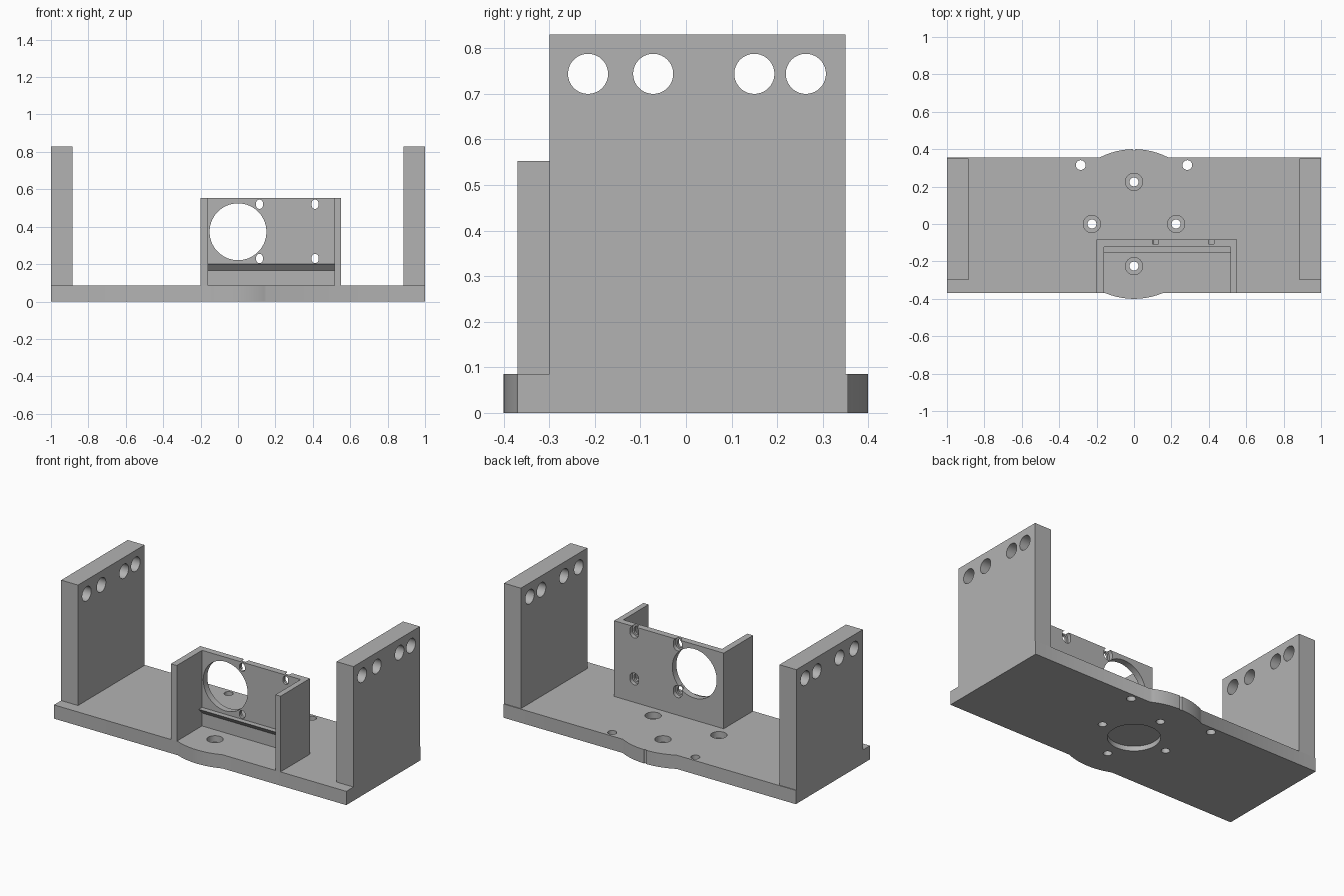
import bpy, bmesh, math
from mathutils import Matrix, Vector

if "Cube" in bpy.data.objects:
    bpy.data.objects.remove(bpy.data.objects["Cube"])

grey = bpy.data.materials.new("plain grey")
grey.use_nodes = True
colour = (0.45, 0.45, 0.45, 1)
grey.diffuse_color = colour
grey.node_tree.nodes["Principled BSDF"].inputs["Base Color"].default_value = colour

AXES = {"x": Vector((1, 0, 0)), "y": Vector((0, 1, 0)), "z": Vector((0, 0, 1))}


def extrude(name, outline, direction):
    """Solid made by sweeping a closed 3D outline along a vector."""
    bm = bmesh.new()
    face = bm.faces.new([bm.verts.new(p) for p in outline])
    swept = bmesh.ops.extrude_face_region(bm, geom=[face])["geom"]
    bmesh.ops.translate(bm, vec=direction, verts=[v for v in swept if isinstance(v, bmesh.types.BMVert)])
    bmesh.ops.recalc_face_normals(bm, faces=bm.faces)
    mesh = bpy.data.meshes.new(name)
    bm.to_mesh(mesh)
    bm.free()
    mesh.materials.append(grey)
    obj = bpy.data.objects.new(name, mesh)
    bpy.context.collection.objects.link(obj)
    return obj


def slot(centre, axis, radius, depth, stretch=0, sides=48):
    """Round cutter, or an upright oblong one when stretch is above zero."""
    turn = Vector((0, 0, 1)).rotation_difference(AXES[axis]).to_matrix()
    pts = []
    for i in range(sides):
        a = 2 * math.pi * (i + 0.5) / sides
        p = turn @ Vector((radius * math.cos(a), radius * math.sin(a), 0))
        p.z += math.copysign(stretch, p.z) if stretch else 0
        pts.append(Vector(centre) + p - AXES[axis] * depth / 2)
    cutter = extrude("hole_cutter", pts, AXES[axis] * depth)
    cutter.hide_render = True
    return cutter


def cut(obj, cutters):
    """Subtract every cutter, keep the result, and remove the cutters."""
    for c in cutters:
        mod = obj.modifiers.new("hole", "BOOLEAN")
        mod.operation, mod.solver, mod.object = "DIFFERENCE", "EXACT", c
    graph = bpy.context.evaluated_depsgraph_get()
    mesh = bpy.data.meshes.new_from_object(obj.evaluated_get(graph))
    obj.modifiers.clear()
    obj.data = mesh
    for c in cutters:
        bpy.data.objects.remove(c)


def finish(obj):
    bpy.ops.object.select_all(action="DESELECT")
    obj.select_set(True)
    bpy.context.view_layer.objects.active = obj
    bpy.ops.object.shade_smooth_by_angle(angle=math.radians(30))


# Base plate: rectangle with a shallow round bulge front and back
BASE, FRONT, BACK, BULGE = 0.085, -0.37, 0.355, 0.4


def arc(edge):
    half = math.acos(abs(edge) / BULGE)
    mid = math.copysign(math.pi / 2, edge)
    return [(BULGE * math.cos(mid + half * (i / 12 - 1)), BULGE * math.sin(mid + half * (i / 12 - 1)), 0)
            for i in range(25)]


outline = ([(-1, FRONT, 0)] + arc(FRONT) + [(1, FRONT, 0), (1, BACK, 0)] + arc(BACK) + [(-1, BACK, 0)])
base = extrude("base_plate", outline, (0, 0, BASE))
holes = [slot((0, 0, 0), "z", 0.146, 0.06), slot((0, BULGE, 0.05), "z", 0.007, 0.2)]
for x, y in ((0, 0.225), (0, -0.225), (0.225, 0), (-0.225, 0)):
    holes += [slot((x, y, 0), "z", 0.024, 0.3), slot((x, y, BASE), "z", 0.046, 0.08)]
holes += [slot((s * 0.285, 0.315, 0), "z", 0.026, 0.3) for s in (-1, 1)]
cut(base, holes)
finish(base)

# Upright end walls with a row of four holes each
for name, x in (("right_wall", -1), ("left_wall", 0.885)):
    wall = extrude(name, [(x, -0.3, BASE), (x + 0.115, -0.3, BASE), (x + 0.115, 0.35, BASE), (x, 0.35, BASE)],
                   (0, 0, 0.83 - BASE))
    cut(wall, [slot((x + 0.05, y, 0.744), "x", 0.044, 0.4) for y in (-0.215, -0.072, 0.15, 0.263)])
    finish(wall)

# U-shaped bracket, open to the front
X0, X1, IN0, IN1, REAR, INNER = -0.2, 0.55, -0.16, 0.515, -0.083, -0.123
u_shape = [(X0, FRONT), (IN0, FRONT), (IN0, INNER), (IN1, INNER),
           (IN1, FRONT), (X1, FRONT), (X1, REAR), (X0, REAR)]
bracket = extrude("sensor_bracket", [(x, y, BASE) for x, y in u_shape], (0, 0, 0.553 - BASE))
holes = [slot((0, -0.1, 0.373), "y", 0.152, 0.2, sides=64)]
for x in (0.115, 0.412):
    for z in (0.23, 0.52):
        holes += [slot((x, -0.1, z), "y", 0.018, 0.2, 0.007),
                  slot((x, REAR, z), "y", 0.03, 0.05, 0.007)]
cut(bracket, holes)
finish(bracket)

# Support rib: flat on top, sloping back to the plate underneath
extrude("support_rib", [(IN0, INNER, 0.2), (IN0, -0.155, 0.2), (IN0, INNER, 0.165)], (IN1 - IN0, 0, 0))
